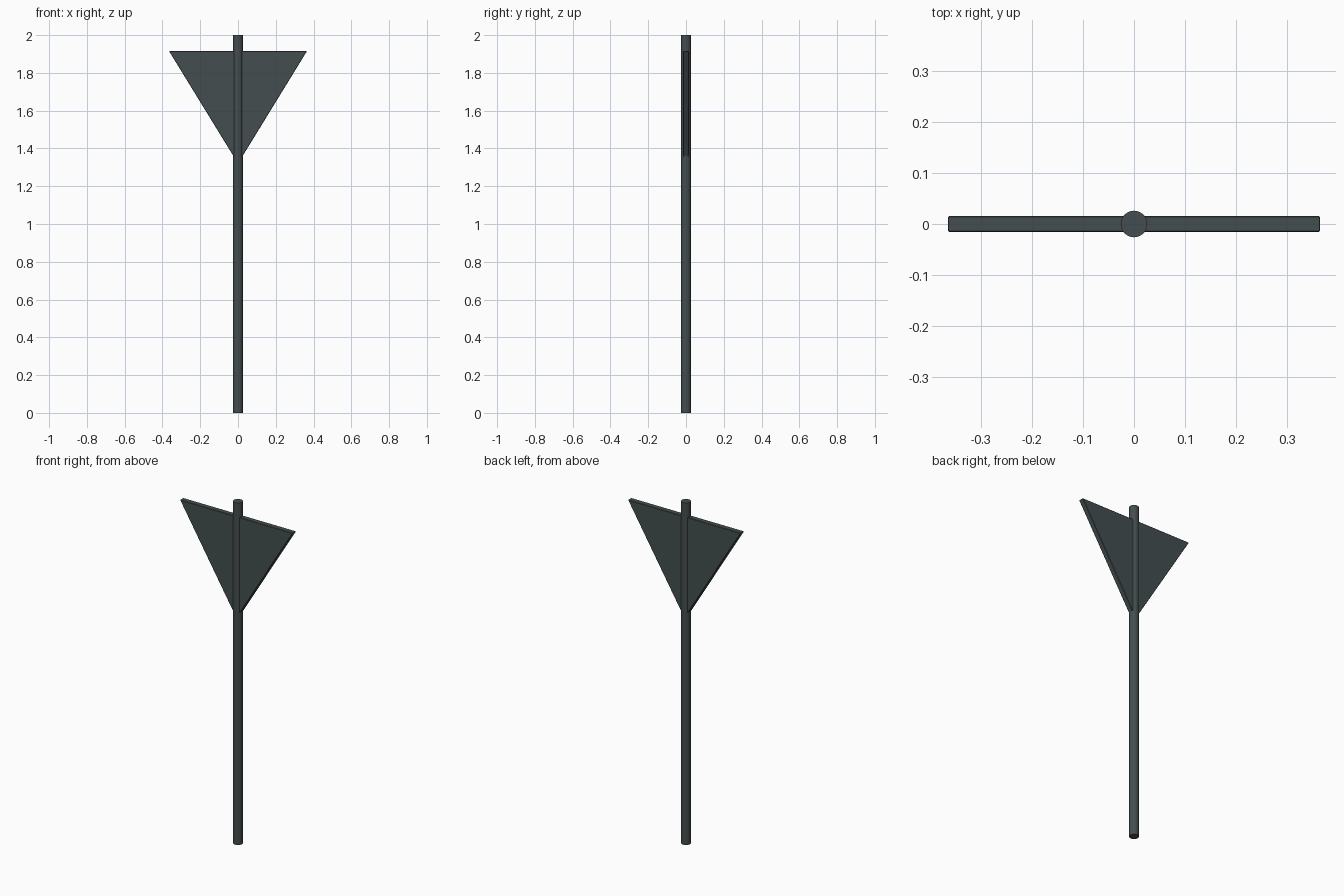
import bpy
import bmesh

if "Cube" in bpy.data.objects:
    bpy.data.objects.remove(bpy.data.objects["Cube"])

ROD_RADIUS = 0.026
HEIGHT = 2.0
PLATE_HALF = 0.0155

# Single dark slate colour
slate = bpy.data.materials.new("dark_slate")
slate.diffuse_color = (0.058, 0.076, 0.078, 1)
slate.use_nodes = True
slate.node_tree.nodes["Principled BSDF"].inputs["Base Color"].default_value = slate.diffuse_color

# Round pole
bpy.ops.mesh.primitive_cylinder_add(vertices=32, radius=ROD_RADIUS, depth=HEIGHT,
                                    location=(0, 0, HEIGHT / 2))
pole = bpy.context.object
pole.name = "pole"
pole.data.materials.append(slate)
bpy.ops.object.shade_smooth_by_angle()

# Triangular plate, pointing down, extruded through the pole
bm = bmesh.new()
outline = [(-0.365, 1.915), (0, 1.32), (0.365, 1.915)]
face = bm.faces.new([bm.verts.new((x, -PLATE_HALF, z)) for x, z in outline])
extruded = bmesh.ops.extrude_face_region(bm, geom=[face])["geom"]
bmesh.ops.translate(bm, vec=(0, 2 * PLATE_HALF, 0),
                    verts=[g for g in extruded if isinstance(g, bmesh.types.BMVert)])
bmesh.ops.recalc_face_normals(bm, faces=bm.faces)
mesh = bpy.data.meshes.new("triangular_plate")
bm.to_mesh(mesh)
bm.free()
mesh.materials.append(slate)
plate = bpy.data.objects.new("triangular_plate", mesh)
bpy.context.collection.objects.link(plate)

# Slightly eased plate edges
bevel = plate.modifiers.new("eased_edges", 'BEVEL')
bevel.width = 0.002
bevel.segments = 1
